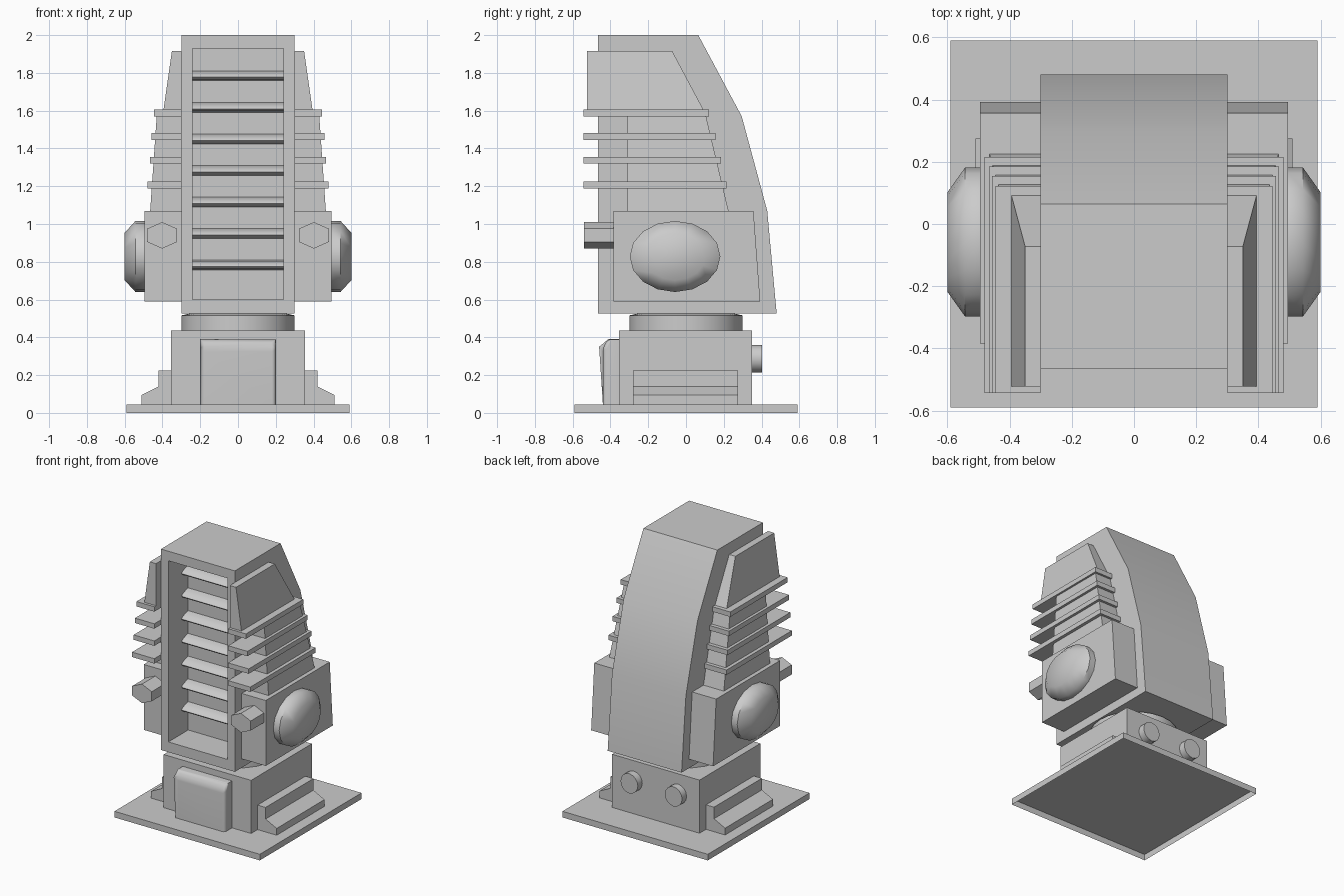
import bpy, bmesh, math
from mathutils import Vector

if "Cube" in bpy.data.objects:
    bpy.data.objects.remove(bpy.data.objects["Cube"])


def finish(name, bm, smooth=0):
    bmesh.ops.recalc_face_normals(bm, faces=bm.faces)
    me = bpy.data.meshes.new(name)
    bm.to_mesh(me)
    bm.free()
    ob = bpy.data.objects.new(name, me)
    bpy.context.collection.objects.link(ob)
    if smooth:
        bpy.ops.object.select_all(action='DESELECT')
        ob.select_set(True)
        bpy.context.view_layer.objects.active = ob
        bpy.ops.object.shade_smooth_by_angle(angle=math.radians(smooth))
    return ob


def loft(rings):
    """Solid skinned through rings of equal point count, capped at both ends."""
    bm = bmesh.new()
    vs = [[bm.verts.new(p) for p in r] for r in rings]
    n = len(vs[0])
    for a, b in zip(vs, vs[1:]):
        for i in range(n):
            j = (i + 1) % n
            bm.faces.new((a[i], a[j], b[j], b[i]))
    bm.faces.new(vs[0])
    bm.faces.new(vs[-1])
    bm.normal_update()
    return bm


def along_x(prof, x0, x1):
    return loft([[(x, y, z) for y, z in prof] for x in (x0, x1)])


def along_y(prof, y0, y1):
    return loft([[(x, y, z) for x, z in prof] for y in (y0, y1)])


def box(x0, x1, y0, y1, z0, z1):
    return along_x([(y0, z0), (y1, z0), (y1, z1), (y0, z1)], x0, x1)


def circle(n, rx, ry, cx=0, cy=0, phase=0):
    return [(cx + rx * math.cos(phase + math.tau * i / n),
             cy + ry * math.sin(phase + math.tau * i / n)) for i in range(n)]


# Base plate, open underneath
bm = box(-.59, .59, -.59, .59, 0, .045)
bmesh.ops.recalc_face_normals(bm, faces=bm.faces)
bottom = [f for f in bm.faces if f.normal.z < -.9]
bmesh.ops.delete(bm, geom=bottom, context='FACES_ONLY')
finish("base_plate", bm)

# Pedestal and round neck
finish("pedestal", box(-.355, .355, -.355, .35, .045, .435))
finish("neck", loft([[(x, y, z) for x, y in circle(24, r, r)]
                     for r, z in ((.3, .435), (.3, .516), (.255, .526))]), 35)

# Rounded cover on the pedestal front
bm = along_x([(-.34, .045), (-.34, .39), (-.415, .39), (-.44, .345), (-.44, .045)], -.2, .2)
edges = [e for e in bm.edges
         if all(v.co.y < -.4 for v in e.verts) and
         (abs(e.verts[0].co.x - e.verts[1].co.x) > .1 or e.verts[0].co.z + e.verts[1].co.z > .38)
         and e.verts[0].co.z + e.verts[1].co.z > .1]
bmesh.ops.bevel(bm, geom=edges, offset=.02, segments=3, profile=.5, affect='EDGES')
finish("front_cover", bm, 50)

# Main body with a recessed front opening
bm = along_x([(-.465, .525), (-.465, 2), (.065, 2), (.295, 1.57), (.43, 1.07), (.48, .525)], -.3, .3)
bmesh.ops.recalc_face_normals(bm, faces=bm.faces)
front = [f for f in bm.faces if f.normal.y < -.9]
bmesh.ops.inset_individual(bm, faces=front, thickness=.06)
for v in front[0].verts:
    v.co.x = math.copysign(.24, v.co.x)
    v.co.z = 1.93 if v.co.z > 1 else .6
bmesh.ops.inset_individual(bm, faces=front, thickness=0, depth=-.23)
finish("main_body", bm, 20)

# Louvre slats in the opening
for i in range(7):
    z = .783 + i * .167
    prof = [(-.22, .028), (-.265, .02), (-.305, .002), (-.312, -.008), (-.3, -.02), (-.22, -.028)]
    finish(f"slat_{i + 1}", along_x([(y, z + dz) for y, dz in prof], -.24, .24), 60)

for side, s in (("right", 1), ("left", -1)):
    # Stepped foot beside the pedestal
    finish(f"foot_step_{side}", along_y([(s * x, z) for x, z in (
        (.355, .045), (.51, .045), (.51, .095), (.42, .14), (.42, .225), (.355, .225))], -.28, .275))

    # Round knob on the pedestal back
    finish(f"back_knob_{side}", along_y(circle(16, .07, .072, s * .18, .287), .35, .402), 35)

    # Side housing
    finish(f"side_housing_{side}", along_x(
        [(-.385, .59), (.393, .59), (.357, 1.07), (-.385, 1.07)], s * .3, s * .495))

    # Oval side cap with a chamfered rim
    finish(f"side_cap_{side}", loft([[(s * x, y, z) for y, z in circle(16, .24 * k, .188 * k, -.058, .828)]
                                     for x, k in ((.495, 1), (.543, 1), (.6, .667))]), 50)

    # Hexagonal peg on the housing front
    finish(f"front_peg_{side}", along_y(circle(6, .091, .07, s * .402, .94, math.pi / 6), -.54, -.385))

    # Tapered column behind the fins
    finish(f"fin_column_{side}", loft([[(s * .3, -.31, z), (s * x, -.31, z), (s * x, y, z), (s * .3, y, z)]
                                       for x, y, z in ((.465, .225, 1.07), (.43, .105, 1.575))]))

    # Upper shoulder block
    finish(f"shoulder_block_{side}", loft([[(s * .3, -.523, z), (s * x, -.523, z), (s * x, y, z), (s * .3, y, z)]
                                           for x, y, z in ((.395, .095, 1.6), (.35, -.073, 1.915))]))

    # Cooling fins
    for i, (x, y, z) in enumerate(((.48, .215, 1.207), (.467, .185, 1.337),
                                   (.457, .155, 1.463), (.445, .122, 1.588))):
        finish(f"fin_{side}_{i + 1}", box(s * .3, s * x, -.543, y, z - .018, z + .018))
